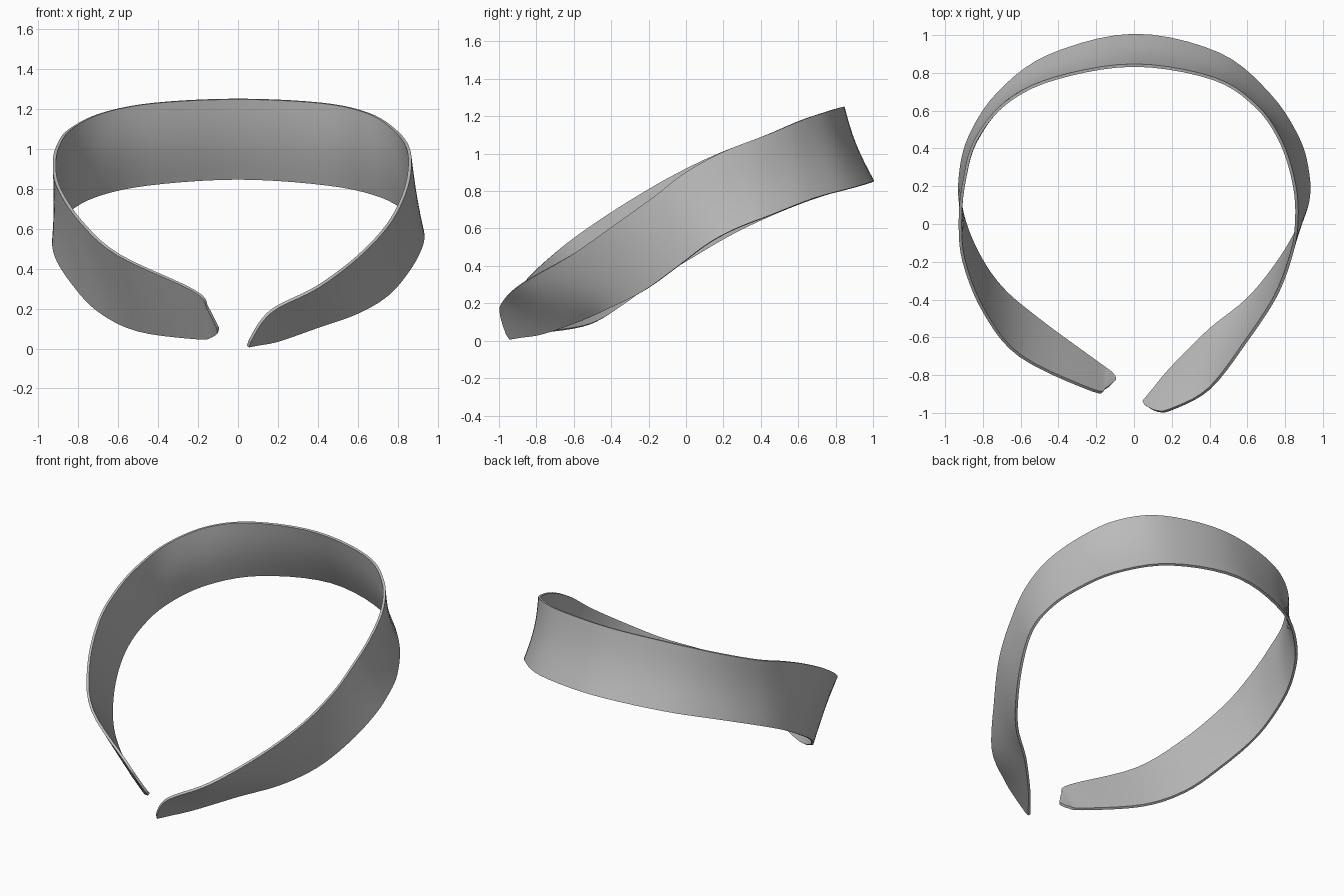
import bpy
import bmesh
import math
from mathutils import Vector

cube = bpy.data.objects.get("Cube")
if cube:
    bpy.data.objects.remove(cube, do_unlink=True)

STEPS = 5        # subdivisions between stations
ROWS = 8         # strips across the band's width
THICKNESS = 0.016
HOLLOW = 0.018   # how far the back of the band dips inwards

# Stations along the open band, left tip to right tip:
# upper edge point, then lower edge point
stations = [
    (0.06, -0.96, 0.04, 0.05, -0.94, 0.01),
    (0.12, -0.99, 0.14, 0.1, -0.88, 0.02),
    (0.2, -0.98, 0.21, 0.2, -0.76, 0.04),
    (0.4, -0.87, 0.31, 0.4, -0.56, 0.11),
    (0.6, -0.61, 0.46, 0.6, -0.4, 0.18),
    (0.75, -0.38, 0.62, 0.75, -0.22, 0.27),
    (0.83, -0.17, 0.77, 0.86, -0.04, 0.4),
    (0.86, 0, 0.9, 0.92, 0.12, 0.52),
    (0.85, 0.2, 1.01, 0.92, 0.27, 0.6),
    (0.78, 0.43, 1.1, 0.87, 0.45, 0.67),
    (0.65, 0.62, 1.18, 0.72, 0.68, 0.76),
    (0.42, 0.77, 1.23, 0.45, 0.9, 0.82),
    (0, 0.84, 1.25, 0, 1, 0.85),
    (-0.42, 0.77, 1.23, -0.45, 0.89, 0.82),
    (-0.68, 0.64, 1.18, -0.72, 0.69, 0.76),
    (-0.84, 0.44, 1.1, -0.87, 0.46, 0.67),
    (-0.9, 0.22, 1.02, -0.92, 0.25, 0.57),
    (-0.92, 0.02, 0.93, -0.91, 0.06, 0.46),
    (-0.9, -0.2, 0.81, -0.83, -0.15, 0.33),
    (-0.79, -0.47, 0.64, -0.7, -0.34, 0.19),
    (-0.6, -0.7, 0.47, -0.5, -0.51, 0.09),
    (-0.22, -0.88, 0.29, -0.2, -0.73, 0.05),
    (-0.15, -0.87, 0.2, -0.13, -0.78, 0.06),
    (-0.1, -0.83, 0.1, -0.1, -0.81, 0.08),
]


def smooth_path(points):
    """Pass a smooth curve through every point."""
    path = []
    last = len(points) - 1
    for i in range(last):
        before, start = points[max(i - 1, 0)], points[i]
        end, after = points[i + 1], points[min(i + 2, last)]
        lead_in, lead_out = (end - before) / 2, (after - start) / 2
        for step in range(STEPS):
            t = step / STEPS
            hermite = 3 * t**2 - 2 * t**3
            path.append(start.lerp(end, hermite)
                        + lead_in * (t**3 - 2 * t**2 + t)
                        + lead_out * (t**3 - t**2))
    path.append(points[last])
    return path


upper_edge = smooth_path([Vector(s[:3]) for s in stations])
lower_edge = smooth_path([Vector(s[3:]) for s in stations])

# Loft the band between its two edges
bm = bmesh.new()
grid = []
for top, bottom in zip(upper_edge, lower_edge):
    middle = (top + bottom) / 2
    inward = Vector((-middle.x, -middle.y, 0)).normalized()
    depth = HOLLOW * min(max(middle.y * 2, 0), 1)
    row = []
    for k in range(ROWS + 1):
        t = k / ROWS
        point = bottom.lerp(top, t) + inward * depth * math.sin(math.pi * t)
        row.append(bm.verts.new(point))
    grid.append(row)
for row, following in zip(grid, grid[1:]):
    for k in range(ROWS):
        bm.faces.new((row[k], following[k], following[k + 1], row[k + 1]))
bmesh.ops.recalc_face_normals(bm, faces=bm.faces)
mesh = bpy.data.meshes.new("open_band")
bm.to_mesh(mesh)
bm.free()
band = bpy.data.objects.new("open_band", mesh)
bpy.context.collection.objects.link(band)

# Plain grey material
grey = bpy.data.materials.new("plain_grey")
grey.use_nodes = True
colour = (0.5, 0.5, 0.5, 1)
grey.diffuse_color = colour
grey.node_tree.nodes["Principled BSDF"].inputs["Base Color"].default_value = colour
mesh.materials.append(grey)

# Give the sheet its thickness and crisp rims
shell = band.modifiers.new("thickness", "SOLIDIFY")
shell.thickness = THICKNESS
shell.offset = 0
shell.use_even_offset = False
bpy.ops.object.select_all(action="DESELECT")
band.select_set(True)
bpy.context.view_layer.objects.active = band
bpy.ops.object.modifier_apply(modifier=shell.name)
bpy.ops.object.shade_smooth_by_angle(angle=math.radians(40))
